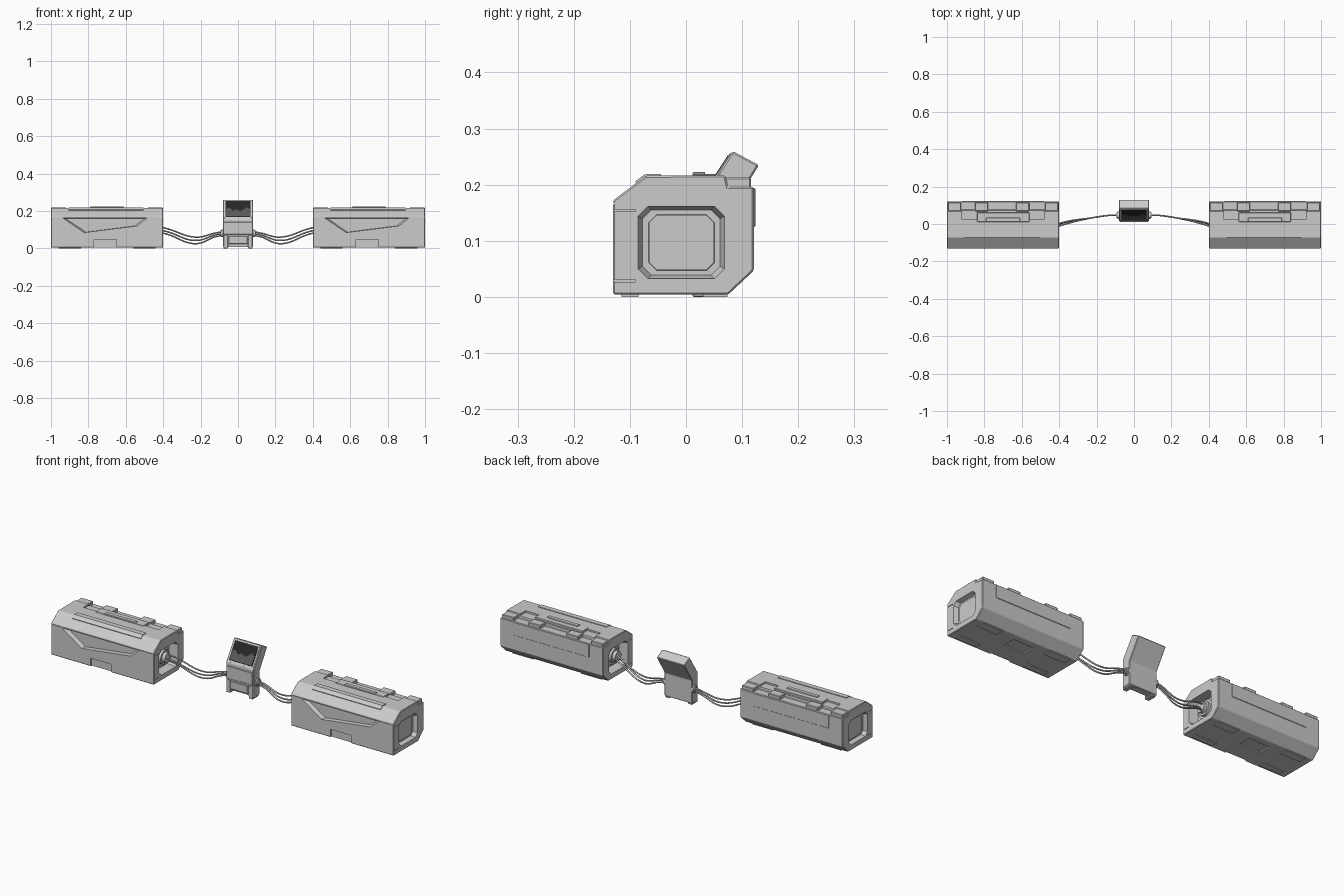
import bpy, bmesh, math
from mathutils import Vector

if "Cube" in bpy.data.objects:
    bpy.data.objects.remove(bpy.data.objects["Cube"])


def prism(name, pts, axis, a, b, taper=1.0, bevel=0.0):
    """Extrude a 2D outline along an axis from a to b; the far end may taper."""
    us, vs = [p[0] for p in pts], [p[1] for p in pts]
    cu, cv = (min(us) + max(us)) / 2, (min(vs) + max(vs)) / 2

    def put(u, v, w):
        return {'x': (w, u, v), 'y': (u, w, v), 'z': (u, v, w)}[axis]
    bm = bmesh.new()
    r0 = [bm.verts.new(put(u, v, a)) for u, v in pts]
    r1 = [bm.verts.new(put(cu + (u - cu) * taper, cv + (v - cv) * taper, b)) for u, v in pts]
    bm.faces.new(r0)
    bm.faces.new(r1)
    n = len(pts)
    for i in range(n):
        j = (i + 1) % n
        bm.faces.new((r0[i], r0[j], r1[j], r1[i]))
    bmesh.ops.recalc_face_normals(bm, faces=bm.faces)
    if bevel:
        bmesh.ops.bevel(bm, geom=bm.edges[:], offset=bevel, segments=1, affect='EDGES')
    me = bpy.data.meshes.new(name)
    bm.to_mesh(me)
    bm.free()
    ob = bpy.data.objects.new(name, me)
    bpy.context.collection.objects.link(ob)
    return ob


def rect(u0, u1, v0, v1, c=0.0):
    if not c:
        return [(u0, v0), (u1, v0), (u1, v1), (u0, v1)]
    return [(u0 + c, v0), (u1 - c, v0), (u1, v0 + c), (u1, v1 - c),
            (u1 - c, v1), (u0 + c, v1), (u0, v1 - c), (u0, v0 + c)]


def box(name, x0, x1, y0, y1, z0, z1, bevel=0.0):
    return prism(name, rect(x0, x1, y0, y1), 'z', z0, z1, bevel=bevel)


def cut(ob, cutter):
    cutter.hide_render = True
    m = ob.modifiers.new('cut', 'BOOLEAN')
    m.operation, m.solver, m.object = 'DIFFERENCE', 'EXACT', cutter
    bpy.context.view_layer.objects.active = ob
    bpy.ops.object.modifier_apply(modifier=m.name)
    bpy.data.objects.remove(cutter)


def disc(name, x, y, z, r, depth):
    bpy.ops.mesh.primitive_cylinder_add(vertices=24, radius=r, depth=depth,
                                        location=(x, y, z), rotation=(0, math.pi / 2, 0))
    ob = bpy.context.object
    ob.name = name
    bpy.ops.object.shade_smooth_by_angle(angle=math.radians(40))
    return ob


def colour(ob, name, c):
    m = bpy.data.materials.new(name)
    m.diffuse_color = (c, c, c, 1)
    m.use_nodes = True
    m.node_tree.nodes["Principled BSDF"].inputs["Base Color"].default_value = m.diffuse_color
    ob.data.materials.append(m)


def case(cx, s, tag):
    """One equipment case centred at cx; its outer end faces direction s."""
    def X(x):
        return cx + x
    profile = [(-0.13, 0.004), (-0.13, 0.172), (-0.072, 0.216), (0.07, 0.217), (0.075, 0.196),
               (0.121, 0.196), (0.121, 0.047), (0.075, 0.004)]
    body = prism(tag + '_case_body', profile, 'x', X(-0.3), X(0.3), bevel=0.003)
    # recessed end panels: outer shallow, inner deep for the connector
    for e in (-1, 1):
        depth = 0.022 if e == s else 0.045
        cut(body, prism('end_cut', rect(-0.087, 0.07, 0.031, 0.163, 0.018), 'x',
                        X(e * 0.305), X(e * (0.3 - depth)), 0.88))
        # seam grooves at each front corner
        for z in (0.029, 0.154):
            cut(body, prism('seam_cut', rect(-0.14, -0.09, z - 0.002, z + 0.002), 'x',
                            X(e * 0.31), X(e * 0.297)))
    # angular front recess, lower front notch, belly recess, seams
    cut(body, prism('front_cut', [(X(-0.244), 0.163), (X(-0.126), 0.083), (X(0.168), 0.12),
                                  (X(0.221), 0.163)], 'y', -0.14, -0.108, 0.9))
    cut(body, box('notch_cut', X(-0.07), X(0.05), -0.14, -0.12, -0.01, 0.046))
    cut(body, box('belly_cut', X(-0.07), X(0.05), -0.03, 0.04, -0.01, 0.01))
    cut(body, box('seam_cut', X(-0.31), X(0.31), -0.14, -0.127, 0.165, 0.168))
    # recess in the lid
    cut(body, box('lid_cut', X(-0.22), X(0.22), 0.024, 0.08, 0.208, 0.23))
    # lid strip, front lip plate, hinge cover and rear plate
    box(tag + '_lid_strip', X(-0.14), X(0.14), 0.012, 0.062, 0.2, 0.219, 0.002)
    box(tag + '_lid_ridge', X(-0.09), X(0.09), 0.012, 0.034, 0.215, 0.223, 0.002)
    prism(tag + '_front_lip', [(-0.09, 0.2065), (-0.072, 0.2195), (-0.045, 0.2195), (-0.045, 0.212),
                               (-0.072, 0.212), (-0.088, 0.2)], 'x', X(-0.205), X(0.195))
    box(tag + '_rear_plate', X(-0.22), X(0.22), 0.115, 0.1235, 0.125, 0.194, 0.0015)
    for x0, x1 in ((-0.295, -0.225), (-0.15, -0.08), (0.07, 0.14), (0.225, 0.295)):
        box(tag + '_hinge', X(x0), X(x1), 0.068, 0.116, 0.19, 0.213, 0.003)
    # feet under the case
    for x in (-0.2, 0.2):
        box(tag + '_foot', X(x - 0.06), X(x + 0.06), 0.03, 0.074, 0.0, 0.01)
        box(tag + '_foot', X(x - 0.06), X(x + 0.06), -0.115, -0.085, 0.0, 0.01)
    # raised insert in the outer end
    prism(tag + '_end_insert', rect(-0.068, 0.052, 0.046, 0.148, 0.014), 'x',
          X(s * 0.27), X(s * 0.282), 0.96)
    # stepped round connector in the inner end
    for r, d, off in ((0.048, 0.02, 0.258), (0.036, 0.03, 0.265), (0.026, 0.035, 0.28)):
        disc(tag + '_connector', X(-s * off), -0.01, 0.1, r, d)
    # three sagging cables to the monitor
    for i, (z0, zm, z1, y0) in enumerate(((0.116, 0.06, 0.09, -0.005), (0.1, 0.042, 0.08, -0.018),
                                          (0.086, 0.025, 0.07, -0.008))):
        cu = bpy.data.curves.new(tag + '_cable', 'CURVE')
        cu.dimensions, cu.bevel_depth, cu.bevel_resolution = '3D', 0.004, 2
        sp = cu.splines.new('BEZIER')
        path = [(0.42, y0, z0), (0.375, y0 + 0.015, z0 - 0.012), (0.225, 0.033, zm),
                (0.12, 0.047, z1 - 0.008), (0.075, 0.047, z1)]
        sp.bezier_points.add(len(path) - 1)
        for bp, (x, y, z) in zip(sp.bezier_points, path):
            bp.co = (s * x, y, z)
            bp.handle_left_type = bp.handle_right_type = 'AUTO'
        ob = bpy.data.objects.new(f'{tag}_cable_{i}', cu)
        bpy.context.collection.objects.link(ob)
    # cable gland on the monitor
    disc(tag + '_gland', s * 0.082, 0.047, 0.08, 0.02, 0.012)
    disc(tag + '_gland', s * 0.087, 0.047, 0.08, 0.014, 0.014)


case(-0.7, -1, 'left')
case(0.7, 1, 'right')

# monitor: upright base with a head leaning back
housing = prism('monitor_housing', [(0.015, 0.008), (0.065, 0.008), (0.065, 0.13), (0.13, 0.235),
                                    (0.083, 0.26), (0.015, 0.155)], 'x', -0.081, 0.081, bevel=0.003)
cut(housing, box('foot_gap_cut', -0.052, 0.052, 0.0, 0.03, 0.0, 0.022))
for e in (-1, 1):
    box('monitor_foot', e * 0.066 - 0.012, e * 0.066 + 0.012, 0.012, 0.062, 0.0, 0.07, 0.002)
box('monitor_drawer', -0.05, 0.05, 0.01, 0.03, 0.022, 0.066, 0.003)
box('monitor_shelf', -0.076, 0.076, 0.011, 0.03, 0.074, 0.14, 0.002)

# screen parts placed in the tilted plane of the head
up = Vector((0, 0.068, 0.105)).normalized()
out = Vector((0, -0.105, 0.068)).normalized()


def on_screen(name, pts, lo, hi):
    ob = prism(name, pts, 'z', lo, hi)
    for v in ob.data.vertices:
        u, w, d = v.co
        v.co = Vector((u, 0.015, 0.155)) + up * w + out * d
    return ob


on_screen('screen_frame', rect(-0.075, 0.075, 0.005, 0.12, 0.006), -0.002, 0.002)
colour(on_screen('screen', rect(-0.068, 0.068, 0.014, 0.114), 0.0, 0.003), 'screen_black', 0.02)
wave = [(-0.064, 0.018), (0.064, 0.018), (0.064, 0.062), (0.045, 0.075), (0.03, 0.06), (0.012, 0.05),
        (-0.008, 0.062), (-0.025, 0.052), (-0.045, 0.07), (-0.064, 0.066)]
colour(on_screen('screen_graph', wave, 0.002, 0.0036), 'graph_grey', 0.1)
